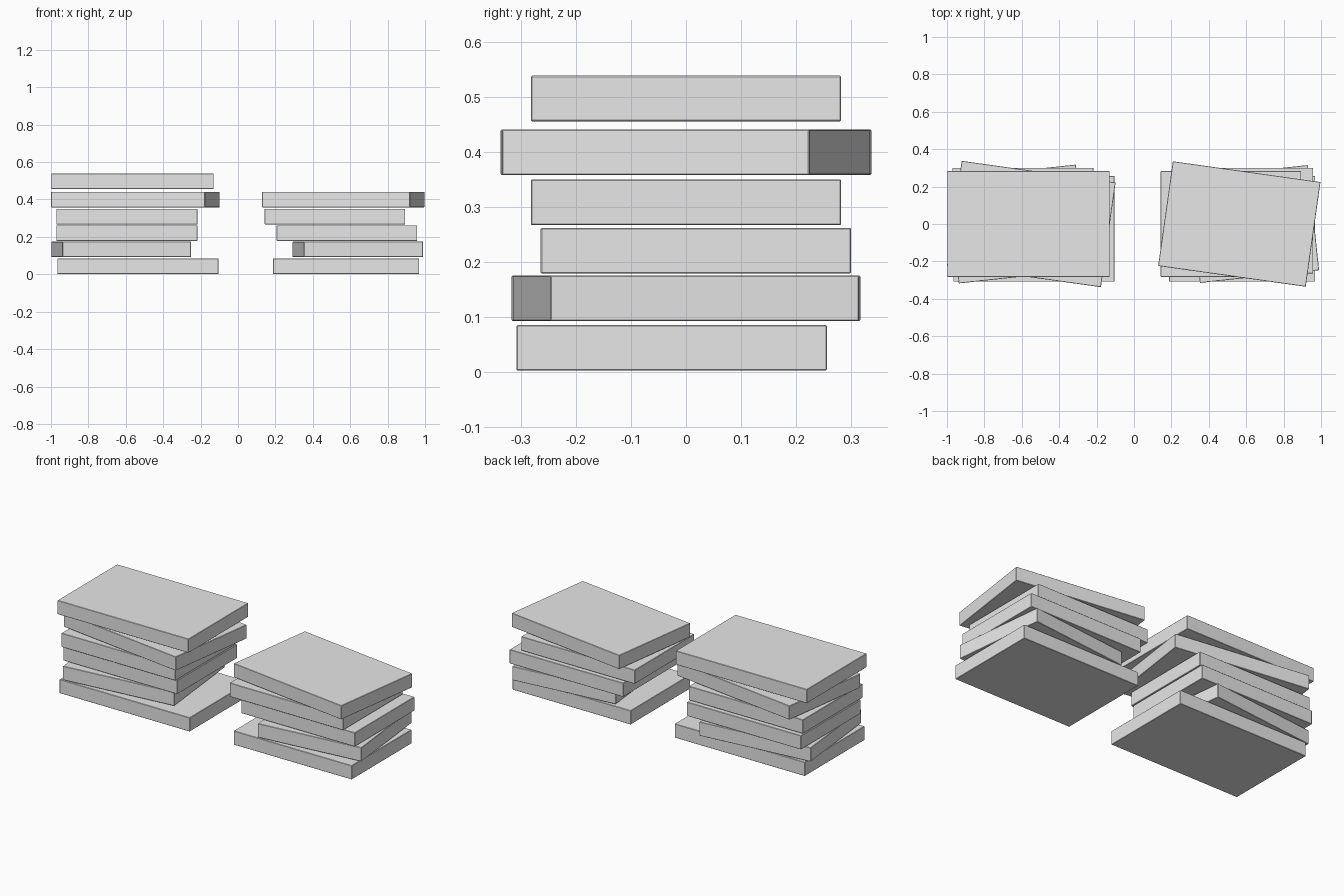
import bpy
from math import radians

cube = bpy.data.objects.get("Cube")
if cube:
    bpy.data.objects.remove(cube, do_unlink=True)

DEPTH, THICK = 0.565, 0.083

# Single grey material
grey = bpy.data.materials.new("light_grey")
grey.use_nodes = True
colour = (0.8, 0.8, 0.8, 1)
grey.diffuse_color = colour
grey.node_tree.nodes["Principled BSDF"].inputs["Base Color"].default_value = colour


def slab(name, x, y, bottom, width, turn):
    """One flat slab with slightly softened edges."""
    bpy.ops.mesh.primitive_cube_add(size=1, location=(x, y, bottom + THICK / 2),
                                    rotation=(0, 0, radians(turn)))
    ob = bpy.context.object
    ob.name = name
    ob.scale = (width, DEPTH, THICK)
    bpy.ops.object.transform_apply(location=False, rotation=False, scale=True)
    bevel = ob.modifiers.new("soft_edge", 'BEVEL')
    bevel.width = 0.002
    bevel.segments = 1
    ob.data.materials.append(grey)


# Layers from the ground up: bottom height, y centre, turn in degrees
layers = [(0.002, -0.026, 0), (0.092, 0, 6.1), (0.179, 0.018, 0),
          (0.267, 0, 0), (0.358, 0, -8), (0.456, 0, 0)]

# For each stack: x centre and width of every slab
stacks = {
    "right": [(-0.535, 0.862), (-0.624, 0.69), (-0.594, 0.755),
              (-0.594, 0.755), (-0.549, 0.831), (-0.564, 0.868)],
    "left": [(0.578, 0.782), (0.641, 0.641), (0.582, 0.752),
             (0.518, 0.752), (0.563, 0.797)],
}

for side, slabs in stacks.items():
    for i, ((x, width), (bottom, y, turn)) in enumerate(zip(slabs, layers), 1):
        slab(f"{side}_stack_slab_{i}", x, y, bottom, width, turn)
